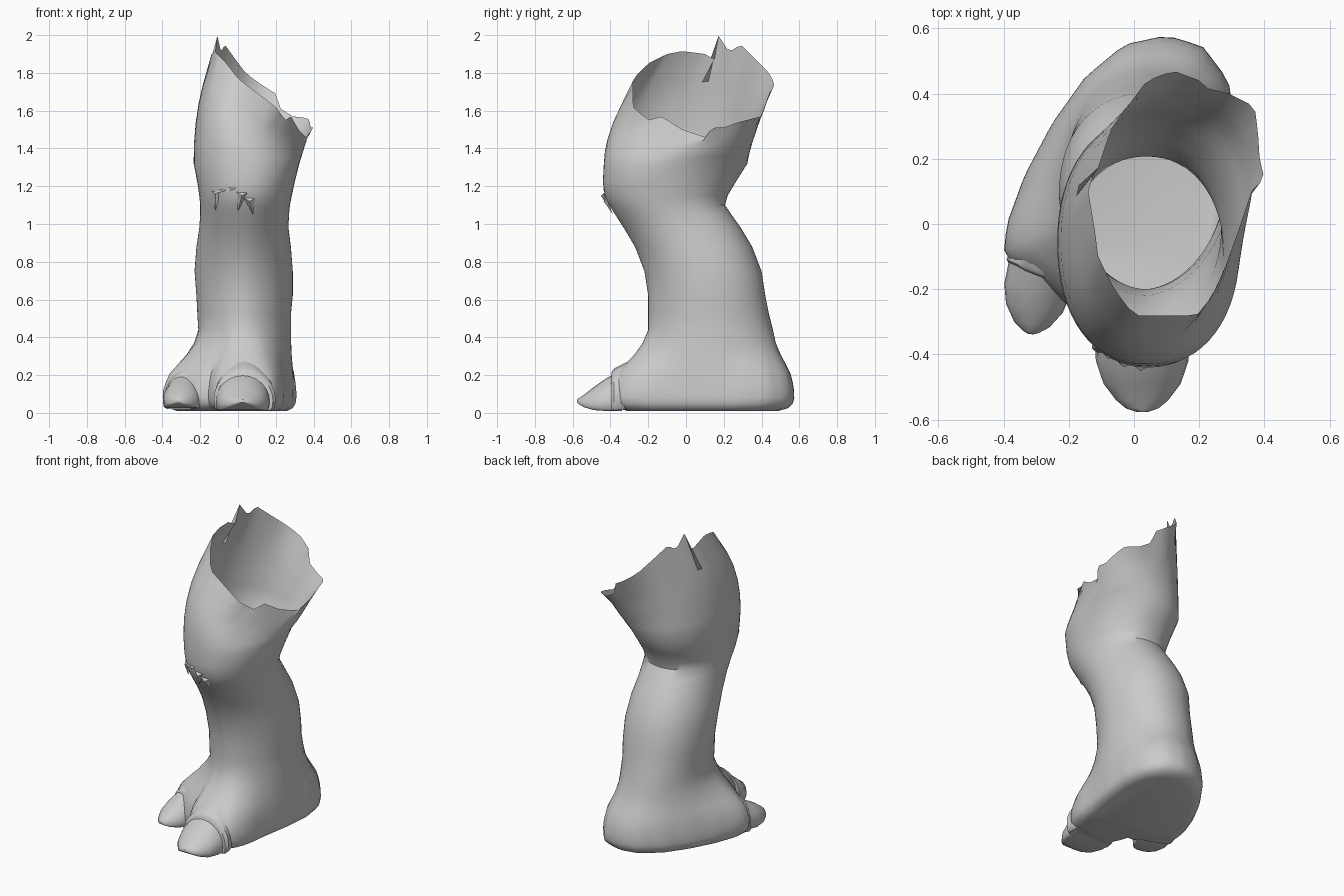
import bpy, bmesh, math
from mathutils import Vector

cube = bpy.data.objects.get("Cube")
if cube:
    bpy.data.objects.remove(cube)

SIDES = 64


def material(name, colour):
    mat = bpy.data.materials.new(name)
    mat.use_nodes = True
    mat.diffuse_color = colour
    mat.node_tree.nodes["Principled BSDF"].inputs["Base Color"].default_value = colour
    return mat


grey = material("plain grey", (0.6, 0.6, 0.6, 1))


def finish(name, bm, angle=40):
    bmesh.ops.recalc_face_normals(bm, faces=bm.faces[:])
    mesh = bpy.data.meshes.new(name)
    bm.to_mesh(mesh)
    bm.free()
    mesh.materials.append(grey)
    obj = bpy.data.objects.new(name, mesh)
    bpy.context.collection.objects.link(obj)
    bpy.ops.object.select_all(action="DESELECT")
    obj.select_set(True)
    bpy.context.view_layer.objects.active = obj
    bpy.ops.object.shade_smooth_by_angle(angle=math.radians(angle))


def loft(name, rings, cap_end=True):
    """Skin a list of equal-length rings of points, closed at the start."""
    bm = bmesh.new()
    loops = [[bm.verts.new(p) for p in ring] for ring in rings]
    for low, high in zip(loops, loops[1:]):
        for i in range(len(low)):
            j = (i + 1) % len(low)
            bm.faces.new((low[i], low[j], high[j], high[i]))
    bm.faces.new(loops[0][::-1])
    if cap_end:
        bm.faces.new(loops[-1])
    finish(name, bm)


def power(value, exponent):
    return math.copysign(abs(value) ** exponent, value)


def oval(x0, x1, y0, y1, z, pinch=0.9):
    """Oval filling a box at height z, with the front half pinched."""
    ring = []
    for i in range(SIDES):
        a = math.tau * i / SIDES
        e = pinch if math.sin(a) < 0 else 0.93
        ring.append(Vector(((x0 + x1) / 2 + (x1 - x0) / 2 * power(math.cos(a), e),
                            (y0 + y1) / 2 + (y1 - y0) / 2 * power(math.sin(a), e), z)))
    return ring


def resample(points, centre):
    """Read a closed outline at evenly spaced angles around its centre."""
    centre = Vector(centre)
    keyed = []
    for p in points:
        d = Vector(p) - centre
        keyed.append((math.atan2(d.y, d.x) % math.tau, Vector(p)))
    keyed.sort(key=lambda k: k[0])
    first, last = keyed[0], keyed[-1]
    keyed = [(last[0] - math.tau, last[1])] + keyed + [(first[0] + math.tau, first[1])]
    ring = []
    for i in range(SIDES):
        a = math.tau * i / SIDES
        for (a0, p0), (a1, p1) in zip(keyed, keyed[1:]):
            if a0 <= a <= a1:
                ring.append(p0.lerp(p1, (a - a0) / max(a1 - a0, 1e-6)))
                break
    return ring


# Foot outline with two toes and a notch between them
foot_points = [(.29, .1), (.31, .3), (.29, .44), (.21, .545), (.1, .578), (-.03, .55),
               (-.15, .45), (-.25, .31), (-.335, .15), (-.39, 0), (-.4, -.1),
               (-.31, -.17), (-.2, -.25), (-.16, -.24), (-.12, -.36), (-.05, -.39),
               (.1, -.4), (.19, -.37), (.24, -.25), (.26, -.08)]
foot = resample([(x, y, 0) for x, y in foot_points], (.03, .1, 0))
ankle = oval(-.21, .28, -.2, .46, 0, 1.05)

rings = []
# Rounded sole edge, then the foot narrowing into the ankle
for z, inset in ((.01, .82), (.025, .93), (.05, .985)):
    rings.append([Vector((.03 + (p.x - .03) * inset, .1 + (p.y - .1) * inset, z)) for p in foot])
for z, spread in ((.08, 1), (.12, .99), (.16, .93), (.21, .82), (.26, .6), (.31, .37), (.37, .15)):
    rings.append([a.lerp(f, spread) + Vector((0, 0, z)) for a, f in zip(ankle, foot)])

# Shin, knee and lower thigh: height, left-right and front-back limits, pinch
for z, x0, x1, y0, y1, pinch in (
        (.44, -.21, .28, -.2, .46, 1.08), (.52, -.215, .28, -.2, .44, 1.1),
        (.62, -.22, .29, -.2, .42, 1.12), (.75, -.23, .29, -.22, .4, 1.12),
        (.88, -.22, .28, -.27, .35, 1.08), (.98, -.205, .267, -.33, .29, 1.04),
        (1.05, -.2, .27, -.375, .24, 1), (1.1, -.2, .275, -.405, .207, .97),
        (1.15, -.205, .285, -.43, .22, .95), (1.22, -.215, .3, -.44, .262, .92),
        (1.32, -.235, .325, -.435, .325, .9)):
    rings.append(oval(x0, x1, y0, y1, z, pinch))

# Torn slanted rim of the thigh
rim_points = [(.36, .1, 1.46), (.4, .14, 1.51), (.385, .2, 1.51), (.38, .28, 1.54),
              (.37, .36, 1.56), (.29, .4, 1.57), (.21, .42, 1.62), (.2, .44, 1.69),
              (.12, .47, 1.74), (.04, .44, 1.8), (-.02, .36, 1.88), (-.07, .29, 1.95),
              (-.09, .23, 1.91), (-.11, .17, 2), (-.125, .15, 1.87), (-.14, .1, 1.9),
              (-.12, -.02, 1.915), (-.11, -.1, 1.9), (-.06, -.2, 1.85), (0, -.28, 1.77),
              (.2, -.28, 1.62), (.25, -.2, 1.55), (.28, -.13, 1.57), (.32, -.02, 1.5)]
rim = resample(rim_points, (.13, .1, 0))
# Below the tear the wall follows an evened-out rim, fuller towards the right
even = [sum((rim[(i + k) % SIDES] for k in range(-3, 4)), Vector()) / 7 for i in range(SIDES)]
thigh = rings[-1]
for s in (.18, .36, .54, .72):
    ring = []
    for i, (a, b) in enumerate(zip(thigh, even)):
        bulge = 1.6 - .75 * math.cos(math.tau * i / SIDES - .5)
        ring.append(Vector((*a.xy.lerp(b.xy, s ** bulge), a.z + (b.z - a.z) * s)))
    rings.append(ring)
rings.append(rim)
loft("leg", rings, cap_end=False)


def toe_part(name, origin, direction, profile):
    """Loft arched sections: distance, half width, bottom, top."""
    out = Vector((*direction, 0)).normalized()
    side = Vector((-out.y, out.x, 0))
    sections = []
    for along, half, low, high in profile:
        ring = []
        for i in range(24):
            a = math.tau * i / 24
            lift = max(math.sin(a), -.35)
            p = Vector((*origin, 0)) + out * along + side * half * math.cos(a)
            p.z = low + (high - low) * (lift + .35) / 1.35
            ring.append(p)
        sections.append(ring)
    loft(name, sections)


# Skin folds around the claws
toe_part("main_toe_fold", (.035, -.21), (0, -1),
         [(0, .12, .03, .31), (.1, .155, .02, .27), (.17, .164, .012, .235), (.185, .15, .012, .215)])
toe_part("outer_toe_fold", (-.24, -.04), (-.35, -.9),
         [(0, .1, .03, .26), (.07, .12, .025, .235), (.12, .115, .02, .215), (.13, .1, .02, .2)])

# Claws
toe_part("main_claw", (.025, -.34), (0, -1),
         [(0, .145, .01, .225), (.08, .142, .01, .185), (.15, .118, .015, .135),
          (.2, .08, .03, .095), (.225, .05, .045, .08), (.237, .015, .055, .07)])
toe_part("outer_claw", (-.285, -.13), (-.15, -.95),
         [(0, .1, .03, .205), (.07, .103, .025, .17), (.13, .088, .03, .135),
          (.18, .055, .04, .1), (.203, .025, .05, .08), (.21, .008, .06, .07)])


def knee_front(x, z, proud):
    """Point standing slightly proud of the kneecap."""
    reach = math.sqrt(1 - ((x - .04) / .25) ** 2)
    return Vector((x, -.11 - (.32 - max(1.15 - z, 0) * .5) * reach - proud, z))


# Torn flaps of skin on the kneecap
bm = bmesh.new()
for x, top, tip_x, tip_z in ((-.12, 1.19, -.12, 1.07), (-.08, 1.2, -.13, 1.16),
                             (-.03, 1.21, -.06, 1.17), (.02, 1.18, .0, 1.07), (.06, 1.15, .08, 1.05)):
    a, b, tip, ridge = [bm.verts.new(knee_front(*p)) for p in (
        (x - .03, top - .01, .003), (x + .03, top - .015, .003), (tip_x, tip_z, .01), (x, top - .03, .022))]
    for face in ((a, ridge, b), (a, tip, ridge), (ridge, tip, b)):
        bm.faces.new(face)
finish("knee_flaps", bm, 20)
